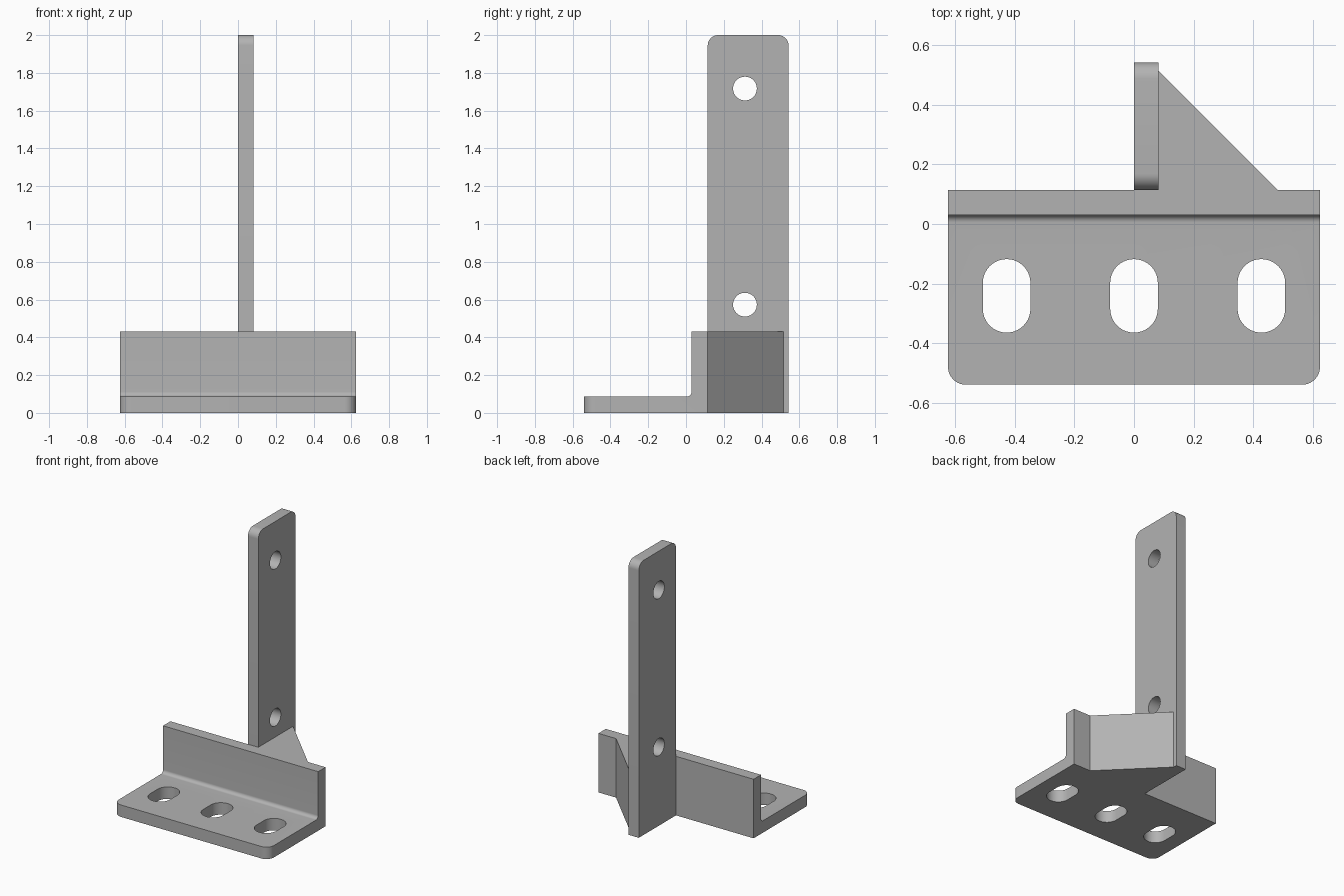
import bpy, bmesh, math
from mathutils import Vector

if "Cube" in bpy.data.objects:
    bpy.data.objects.remove(bpy.data.objects["Cube"])

grey = bpy.data.materials.new("steel_grey")
grey.diffuse_color = (0.45, 0.45, 0.45, 1)
grey.use_nodes = True
grey.node_tree.nodes["Principled BSDF"].inputs["Base Color"].default_value = grey.diffuse_color


def arc(cx, cy, r, start, end, n=10):
    """Points on an arc, angles in degrees."""
    return [(cx + r * math.cos(math.radians(start + (end - start) * i / n)),
             cy + r * math.sin(math.radians(start + (end - start) * i / n)))
            for i in range(n + 1)]


def prism(name, outline, axis, lo, hi):
    """Extrude a 2D outline along x (outline is y, z) or along z (outline is x, y)."""
    place = (lambda a, b, t: (t, a, b)) if axis == 'x' else (lambda a, b, t: (a, b, t))
    bm = bmesh.new()
    face = bm.faces.new([bm.verts.new(place(a, b, lo)) for a, b in outline])
    ext = bmesh.ops.extrude_face_region(bm, geom=[face])
    move = Vector(place(0, 0, hi - lo))
    bmesh.ops.translate(bm, vec=move,
                        verts=[g for g in ext['geom'] if isinstance(g, bmesh.types.BMVert)])
    bmesh.ops.recalc_face_normals(bm, faces=bm.faces)
    mesh = bpy.data.meshes.new(name)
    bm.to_mesh(mesh)
    bm.free()
    mesh.materials.append(grey)
    obj = bpy.data.objects.new(name, mesh)
    bpy.context.collection.objects.link(obj)
    return obj


def activate(obj):
    bpy.ops.object.select_all(action='DESELECT')
    obj.select_set(True)
    bpy.context.view_layer.objects.active = obj


def cut(obj, cutters):
    """Subtract the cutters and remove them."""
    activate(obj)
    for c in cutters:
        mod = obj.modifiers.new("cut", 'BOOLEAN')
        mod.operation, mod.solver, mod.object = 'DIFFERENCE', 'EXACT', c
        bpy.ops.object.modifier_apply(modifier=mod.name)
        bpy.data.objects.remove(c)


def smooth(obj):
    activate(obj)
    bpy.ops.object.shade_smooth_by_angle(angle=math.radians(30))


W, FRONT, BACK, T = 0.625, -0.54, 0.115, 0.087   # base half width, depth limits, thickness
H = 0.43                                         # upright height
R = 0.025                                        # inner fillet

# Angle base: L profile with an inner fillet
inner = BACK - 0.085
profile = [(FRONT, 0), (BACK, 0), (BACK, H), (inner, H)]
profile += arc(inner - R, T + R, R, 0, -90) + [(FRONT, T)]
base = prism("angle_base", profile, 'x', -W, W)

# Rounded front corners of the foot
bm = bmesh.new()
bm.from_mesh(base.data)
corners = [e for e in bm.edges if all(abs(v.co.y - FRONT) < 1e-4 for v in e.verts)
           and abs(e.verts[0].co.z - e.verts[1].co.z) > 0.01]
bmesh.ops.bevel(bm, geom=corners, offset=0.06, offset_type='OFFSET',
                segments=10, profile=0.5, affect='EDGES')
bm.to_mesh(base.data)
bm.free()

# Three slots through the foot
slots = []
for x in (-0.428, 0, 0.428):
    outline = arc(x, -0.198, 0.08, 0, 180, 20) + arc(x, -0.285, 0.08, 180, 360, 20)
    slots.append(prism("slot_cutter", outline, 'z', -0.1, 0.2))
cut(base, slots)
smooth(base)

# Upright bar with rounded top corners and two bolt holes
Y0, Y1, TOP, C = BACK, 0.543, 2.0, 0.055
outline = [(Y0, 0), (Y1, 0)] + arc(Y1 - C, TOP - C, C, 0, 90) + arc(Y0 + C, TOP - C, C, 90, 180)
bar = prism("upright_bar", outline, 'x', 0, 0.083)
cut(bar, [prism("hole_cutter", arc(0.312, z, 0.063, 0, 360, 40)[:-1], 'x', -0.1, 0.2)
          for z in (0.573, 1.717)])
smooth(bar)

# Triangular gusset bracing the bar against the angle
prism("gusset", [(0.083, BACK), (0.483, BACK), (0.083, 0.515)], 'z', 0, H)
